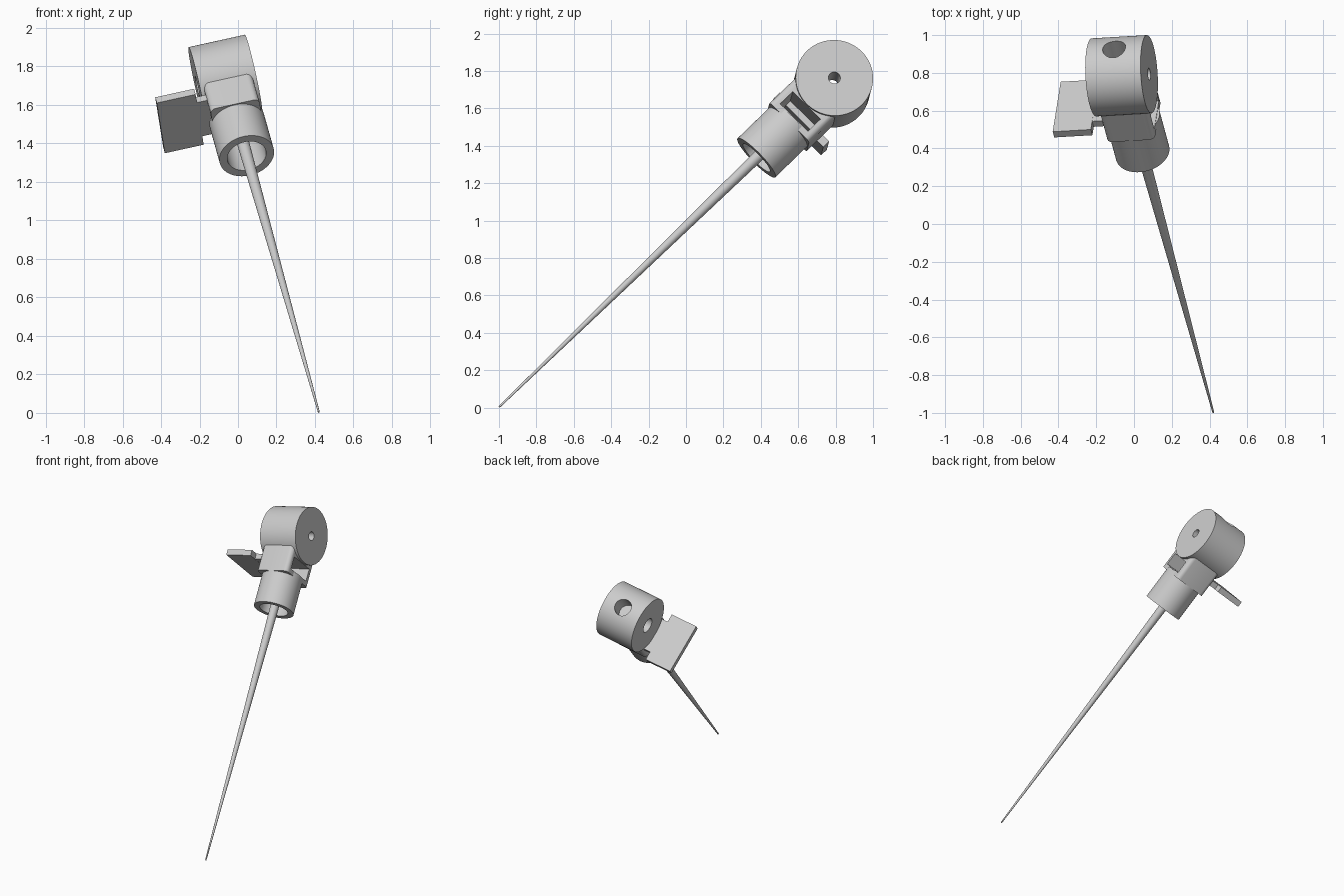
import bpy, bmesh, math
from mathutils import Matrix, Vector

if "Cube" in bpy.data.objects:
    bpy.data.objects.remove(bpy.data.objects["Cube"])

# Local frame: w runs from the needle tip to the drum, u is the drum axis
tip = Vector((0.42, -0.998, 0.004))
w = (Vector((-0.065, 0.782, 1.728)) - tip).normalized()
u = Vector((0.973, 0.06, 0.218))
u = (u - u.dot(w) * w).normalized()
v = w.cross(u)
FRAME = Matrix.Translation(tip) @ Matrix((u, v, w)).transposed().to_4x4()
DRUM = 2.529  # distance of the drum centre from the tip
ALONG_U = Matrix.Rotation(math.pi / 2, 4, 'Y')


def make(name, bm):
    bmesh.ops.recalc_face_normals(bm, faces=bm.faces)
    mesh = bpy.data.meshes.new(name)
    bm.to_mesh(mesh)
    bm.free()
    ob = bpy.data.objects.new(name, mesh)
    bpy.context.collection.objects.link(ob)
    ob.matrix_world = FRAME
    return ob


def cylinder(name, r1, r2, length, centre, rot=Matrix(), sides=64):
    bm = bmesh.new()
    bmesh.ops.create_cone(bm, cap_ends=True, segments=sides, radius1=r1, radius2=r2,
                          depth=length, matrix=Matrix.Translation(centre) @ rot)
    return make(name, bm)


def box(name, lo, hi, bevel=0):
    lo, hi = Vector(lo), Vector(hi)
    bm = bmesh.new()
    bmesh.ops.create_cube(bm, size=1, matrix=Matrix.Translation((lo + hi) / 2)
                          @ Matrix.Diagonal((*(hi - lo), 1)))
    if bevel:  # round the edges that run along the needle
        edges = [e for e in bm.edges if abs(e.verts[0].co.z - e.verts[1].co.z) > 0.01]
        bmesh.ops.bevel(bm, geom=edges, offset=bevel, segments=5, profile=0.5, affect='EDGES')
    return make(name, bm)


def cut(ob, *cutters):
    bpy.context.view_layer.objects.active = ob
    for c in cutters:
        c.hide_render = True
        mod = ob.modifiers.new("cut", 'BOOLEAN')
        mod.operation, mod.solver, mod.object = 'DIFFERENCE', 'EXACT', c
        bpy.ops.object.modifier_apply(modifier=mod.name)
        bpy.data.objects.remove(c)


# Long tapered needle
needle = cylinder("needle", 0.005, 0.034, 2.19, (0, 0, 1.095), sides=32)

# Hollow socket around the thick end of the needle
socket = cylinder("socket", 0.145, 0.145, 0.27, (0, 0, 2.085))
cut(socket, cylinder("socket_bore", 0.103, 0.103, 0.3, (0, 0, 2.03)))

# Neck block with a slot through it, hollowed where the drum sits
neck = box("neck_block", (-0.13, -0.15, 2.19), (0.13, 0.15, 2.41), bevel=0.03)
cut(neck, box("slot_cutter", (-0.3, -0.105, 2.225), (0.3, 0.105, 2.32)),
    cylinder("drum_seat", 0.2, 0.2, 0.5, (0, 0, DRUM), ALONG_U))

# Drum with a stepped axle bore and a round hole on its far side
drum = cylinder("drum", 0.207, 0.207, 0.3, (0, 0, DRUM), ALONG_U, sides=96)
cut(drum, cylinder("axle_bore", 0.032, 0.032, 0.6, (0, 0, DRUM), ALONG_U, 32),
    cylinder("axle_counterbore", 0.055, 0.055, 0.2, (-0.15, 0, DRUM), ALONG_U, 32),
    cylinder("end_hole", 0.062, 0.062, 0.3, (0, 0, 2.75), Matrix(), 32))

# Flat side plate and the narrower tongue that enters the slot
box("side_plate", (-0.392, -0.187, 2.285), (-0.185, 0.187, 2.328))
box("plate_tongue", (-0.187, -0.125, 2.286), (-0.1, 0.125, 2.327))

# Smooth the round parts, keeping edges sharp
bpy.ops.object.select_all(action='DESELECT')
for ob in (needle, socket, neck, drum):
    ob.select_set(True)
bpy.context.view_layer.objects.active = drum
bpy.ops.object.shade_smooth_by_angle(angle=math.radians(30))
